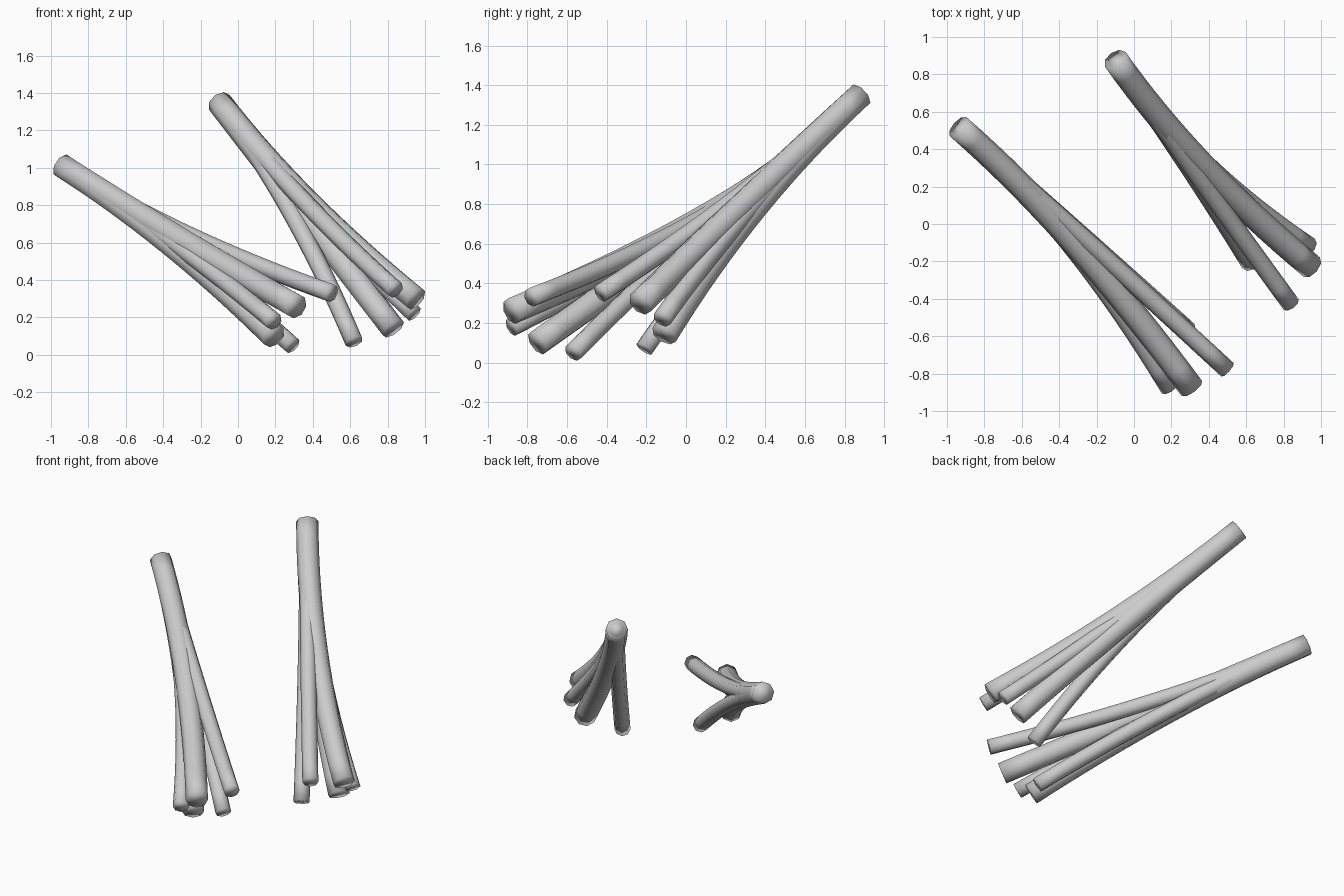
import bpy, bmesh, math
from mathutils import Vector

if "Cube" in bpy.data.objects:
    bpy.data.objects.remove(bpy.data.objects["Cube"])

SIDES, STEPS = 8, 16


def tube(name, start, control, end, radius):
    """Capped tube swept along a quadratic arc."""
    bm = bmesh.new()
    rings = []
    for i in range(STEPS + 1):
        t = i / STEPS
        p = start * (1 - t) ** 2 + control * 2 * t * (1 - t) + end * t * t
        d = ((control - start) * (1 - t) + (end - control) * t).normalized()
        u = d.cross(Vector((0, 0, 1))).normalized()
        v = u.cross(d)
        rings.append([bm.verts.new(p + radius * (u * math.cos(a) + v * math.sin(a)))
                      for a in (2 * math.pi * k / SIDES for k in range(SIDES))])
    for a, b in zip(rings, rings[1:]):
        for k in range(SIDES):
            n = (k + 1) % SIDES
            bm.faces.new((a[k], a[n], b[n], b[k]))
    bm.faces.new(rings[0])
    bm.faces.new(rings[-1])
    bmesh.ops.recalc_face_normals(bm, faces=bm.faces)
    for f in bm.faces:
        f.smooth = True
    mesh = bpy.data.meshes.new(name)
    bm.to_mesh(mesh)
    bm.free()
    bpy.context.collection.objects.link(bpy.data.objects.new(name, mesh))


def bundle(name, start, direction, reach, tips):
    """Tubes that leave one root together and fan out to their tips."""
    start = Vector(start)
    control = start + Vector(direction) * reach
    for i, (x, y, z, r) in enumerate(tips, 1):
        tube(f"{name}_strand_{i}", start, control, Vector((x, y, z)), r)


# left bundle
bundle("left", (-0.94, 0.52, 1.01), (1, -0.87, -0.64), 0.6, [
    (0.31, -0.88, 0.26, 0.068),
    (0.50, -0.78, 0.33, 0.049),
    (0.19, -0.88, 0.18, 0.049),
    (0.19, -0.75, 0.10, 0.068),
    (0.29, -0.57, 0.05, 0.049)])

# right bundle
bundle("right", (-0.10, 0.88, 1.35), (1, -1.42, -1.3), 0.4, [
    (0.84, -0.43, 0.35, 0.049),
    (0.95, -0.23, 0.30, 0.068),
    (0.94, -0.12, 0.22, 0.049),
    (0.83, -0.11, 0.14, 0.068),
    (0.62, -0.21, 0.07, 0.049)])
